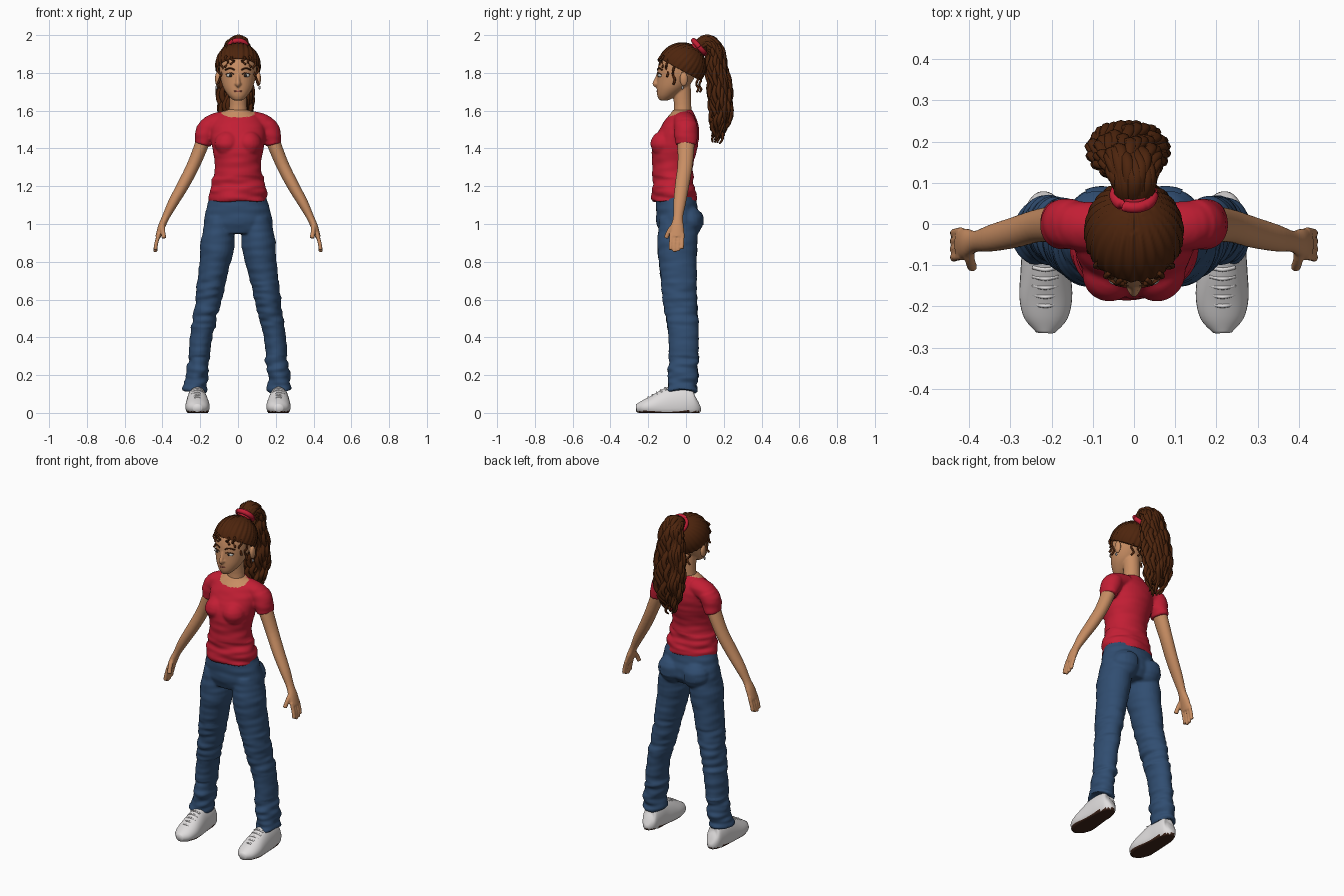
import bpy, bmesh, math, random
from mathutils import Vector, Matrix, noise

if "Cube" in bpy.data.objects:
    bpy.data.objects.remove(bpy.data.objects["Cube"])
random.seed(4)


def material(name, *rgb):
    mat = bpy.data.materials.new(name)
    mat.use_nodes = True
    mat.diffuse_color = (*rgb, 1)
    mat.node_tree.nodes["Principled BSDF"].inputs["Base Color"].default_value = (*rgb, 1)
    return mat


SKIN = material("skin", .58, .27, .125)
RED = material("red cotton", .54, .013, .034)
DENIM = material("blue denim", .03, .075, .165)
HAIR = material("brown hair", .075, .018, .004)
WHITE = material("white leather", .74, .72, .72)
SOLE = material("dark sole", .05, .018, .01)
EYE = material("eye white", .6, .6, .56)
IRIS = material("dark iris", .03, .02, .015)
LIPS = material("lips", .45, .12, .08)
SILVER = material("silver", .35, .35, .36)


def spline(points, steps):
    """Smooth path through points of any dimension."""
    p = [Vector(q) for q in points]
    p = [p[0]] + p + [p[-1]]
    out = []
    for a, b, c, d in zip(p, p[1:], p[2:], p[3:]):
        for i in range(steps):
            t = i / steps
            out.append((b * 2 + (c - a) * t + (a * 2 - b * 5 + c * 4 - d) * t * t
                        + (b * 3 - c * 3 + d - a) * t ** 3) * .5)
    return out + [p[-1]]


def frames(points, steps, flat=False):
    """Centre, two cross axes and two radii along a path."""
    path = spline(points, steps)
    out = []
    for i, p in enumerate(path):
        t = (path[min(i + 1, len(path) - 1)] - path[max(i - 1, 0)]).to_3d().normalized()
        if flat:
            t = Vector((0, 0, 1))
        ref = Vector((0, 0, 1)) if abs(t.x) > .8 else Vector((1, 0, 0))
        a = (ref - t * t.dot(ref)).normalized()
        out.append((p.to_3d(), a, t.cross(a), p[3], p[4]))
    return out


def tube(bm, points, sides=24, steps=4, flat=False):
    rings = []
    for c, a, b, ra, rb in frames(points, steps, flat):
        angles = [math.tau * k / sides for k in range(sides)]
        rings.append([bm.verts.new(c + a * ra * math.cos(w) + b * rb * math.sin(w)) for w in angles])
    for r, q in zip(rings, rings[1:]):
        for k in range(sides):
            n = (k + 1) % sides
            bm.faces.new((r[k], r[n], q[n], q[k]))
    bm.faces.new(rings[0])
    bm.faces.new(rings[-1])


def thread(bm, points, r, sides=8):
    tube(bm, [(*p, r, r) for p in points], sides)


def ball(bm, centre, radii, detail=20):
    m = Matrix.Translation(centre) @ Matrix.Diagonal((*radii, 1))
    return bmesh.ops.create_uvsphere(bm, u_segments=detail, v_segments=detail // 2,
                                     radius=1, matrix=m)["verts"]


def mirror(bm):
    geom = bmesh.ops.duplicate(bm, geom=bm.verts[:] + bm.edges[:] + bm.faces[:])["geom"]
    for v in geom:
        if isinstance(v, bmesh.types.BMVert):
            v.co.x *= -1


def finish(bm, name, mats, voxel=0, folds=None, rule=None):
    """Make an object; optionally fuse its volumes, add cloth folds and colour by rule."""
    bmesh.ops.recalc_face_normals(bm, faces=bm.faces)
    mesh = bpy.data.meshes.new(name)
    bm.to_mesh(mesh)
    obj = bpy.data.objects.new(name, mesh)
    bpy.context.collection.objects.link(obj)
    if voxel:
        fuse = obj.modifiers.new("fuse", "REMESH")
        fuse.mode, fuse.voxel_size = "VOXEL", voxel
        soft = obj.modifiers.new("soften", "SMOOTH")
        soft.factor, soft.iterations = .5, 4
        deps = bpy.context.evaluated_depsgraph_get()
        mesh = bpy.data.meshes.new_from_object(obj.evaluated_get(deps))
        obj.modifiers.clear()
        obj.data = mesh
    bm.clear()
    bm.from_mesh(mesh)
    bm.normal_update()
    if folds:
        for v in bm.verts:
            v.co += v.normal * folds(v.co.z) * noise.noise(Vector((v.co.x * 9, v.co.y * 9, v.co.z * 32)))
    mesh.materials.clear()
    for m in mats:
        mesh.materials.append(m)
    for f in bm.faces:
        f.smooth = True
        f.material_index = int(rule(f.calc_center_median())) if rule else 0
    bm.to_mesh(mesh)
    bm.free()
    return obj


def mirrored(obj, name):
    mesh = obj.data.copy()
    mesh.transform(Matrix.Diagonal((-1, 1, 1, 1)))
    mesh.flip_normals()
    bpy.context.collection.objects.link(bpy.data.objects.new(name, mesh))


# Shirt: body, bust and sleeves fused, with the neckline left as skin
bm = bmesh.new()
tube(bm, [(.15, 0, 1.53, .05, .06), (.172, 0, 1.48, .055, .062), (.187, 0, 1.42, .042, .056)])
tube(bm, [(.06, -.01, 1.55, .05, .06), (.13, -.005, 1.53, .055, .06), (.165, 0, 1.5, .05, .06)])
ball(bm, (.058, -.12, 1.425), (.066, .068, .07))
mirror(bm)
tube(bm, [(0, -.06, 1.12, .157, .118), (0, -.062, 1.16, .152, .12), (0, -.07, 1.24, .132, .11),
          (0, -.07, 1.32, .122, .108), (0, -.06, 1.4, .136, .12), (0, -.042, 1.48, .145, .112),
          (0, -.028, 1.54, .135, .09), (0, -.022, 1.58, .095, .065), (0, -.018, 1.605, .055, .05)],
     40, flat=True)
finish(bm, "shirt", [RED, SKIN], .007, lambda z: .012 if z < 1.25 else .004,
       lambda c: c.z > 1.592 + (c.y + .02) * .35 and abs(c.x) < .085)

# Jeans: pelvis, seat and legs fused
bm = bmesh.new()
tube(bm, [(.1, -.04, 1.03, .07, .1), (.108, -.046, .9, .09, .106), (.122, -.044, .8, .082, .1),
          (.157, -.03, .6, .068, .09), (.195, -.012, .4, .058, .08),
          (.213, -.018, .2, .058, .078), (.226, -.02, .11, .065, .079)], 28)
ball(bm, (.078, .015, 1.015), (.085, .076, .085))
mirror(bm)
tube(bm, [(0, -.055, 1.15, .15, .105), (0, -.047, 1.08, .168, .112), (0, -.04, 1.0, .183, .115),
          (0, -.045, .95, .17, .09)], 36, flat=True)
jeans = finish(bm, "jeans", [DENIM], .007,
               lambda z: .016 if z < .3 else .01 if .45 < z < .7 else .004)

# Back pockets wrapped onto the seat
for side, s in (("left", 1), ("right", -1)):
    bm = bmesh.new()
    place = Matrix.Translation((s * .085, .1, 1.035)) @ Matrix.Rotation(math.pi / 2, 4, "X")
    bmesh.ops.create_grid(bm, x_segments=8, y_segments=8, size=.042, matrix=place)
    pocket = finish(bm, side + "_back_pocket", [DENIM])
    wrap = pocket.modifiers.new("wrap", "SHRINKWRAP")
    wrap.target, wrap.offset = jeans, .004

# Arms with hands
bm = bmesh.new()
tube(bm, [(.165, 0, 1.5, .038, .045), (.192, 0, 1.42, .037, .045), (.237, -.005, 1.31, .034, .04),
          (.288, -.02, 1.21, .032, .038), (.345, -.034, 1.11, .027, .033),
          (.383, -.042, 1.035, .02, .026), (.405, -.046, .985, .019, .035),
          (.424, -.048, .93, .014, .038)])
for i in range(4):
    y = -.078 + i * .02
    tip = .848 + abs(i - 1.3) * .012
    thread(bm, [(.418, y, .95), (.432, y - .002, .9), (.438, y - .004, tip)], .0105, 10)
thread(bm, [(.4, -.06, 1.0), (.398, -.088, .965), (.392, -.106, .925)], .0125, 10)
mirrored(finish(bm, "left_arm", [SKIN], .0045), "right_arm")

# Shoes: flattened underneath, sole coloured by height
bm = bmesh.new()
tube(bm, [(.216, .062, .06, .02, .03), (.217, .048, .055, .042, .075), (.217, 0, .05, .051, .095),
          (.217, -.06, .045, .055, .1), (.215, -.12, .038, .061, .085), (.214, -.18, .032, .064, .058),
          (.214, -.23, .027, .052, .038), (.215, -.264, .025, .022, .02)], 32)
for v in bm.verts:
    v.co.z = max(v.co.z, 0)
mirrored(finish(bm, "left_shoe", [WHITE, SOLE], rule=lambda c: c.z < .009), "right_shoe")
bm = bmesh.new()
for i in range(5):
    y, z = -.105 - i * .022, .133 - i * .0125
    thread(bm, [(.185, y, z - .012), (.215, y - .006, z), (.245, y, z - .012)], .005)
mirrored(finish(bm, "left_laces", [WHITE]), "right_laces")

# Head, neck, nose and ears fused
bm = bmesh.new()
ball(bm, (.108, -.012, 1.768), (.014, .022, .04))
ball(bm, (.01, -.156, 1.742), (.008, .011, .008))
mirror(bm)
tube(bm, [(0, -.116, 1.655, .025, .025), (0, -.1, 1.68, .051, .052), (0, -.075, 1.72, .077, .08),
          (0, -.055, 1.77, .092, .098), (0, -.043, 1.82, .099, .108), (0, -.03, 1.87, .1, .108),
          (0, -.025, 1.91, .08, .088), (0, -.02, 1.935, .03, .03)], 36, flat=True)
tube(bm, [(0, -.02, 1.55, .056, .05), (0, -.018, 1.63, .046, .046), (0, -.025, 1.74, .048, .05)])
tube(bm, [(0, -.138, 1.81, .01, .012), (0, -.153, 1.77, .01, .012), (0, -.165, 1.742, .012, .013),
          (0, -.153, 1.73, .008, .01)], 12)
finish(bm, "head", [SKIN], .0045)


def face_part(name, mat, centre, radii):
    b = bmesh.new()
    ball(b, centre, radii)
    if centre[0]:
        mirror(b)
    finish(b, name, [mat])


face_part("eyes", EYE, (.041, -.135, 1.787), (.021, .014, .011))
face_part("irises", IRIS, (.04, -.144, 1.787), (.009, .007, .009))
face_part("mouth", LIPS, (0, -.145, 1.703), (.026, .012, .007))
face_part("earrings", SILVER, (.114, -.018, 1.722), (.006, .006, .01))
bm = bmesh.new()
thread(bm, [(.018, -.151, 1.816), (.043, -.145, 1.825), (.068, -.125, 1.815)], .004)
thread(bm, [(.02, -.149, 1.793), (.041, -.148, 1.8), (.064, -.131, 1.792)], .0025)
mirror(bm)
finish(bm, "brows_and_lashes", [HAIR])

# Swept-back hair with grooves running to the tie
bm = bmesh.new()
centre, pole = Vector((0, -.02, 1.838)), Vector((0, .65, .76))
for v in ball(bm, centre, (.119, .127, .121), 96):
    d = v.co - centre
    swirl = math.atan2(d.x, d.dot(Vector((0, .76, -.65))))
    v.co += d.normalized() * .003 * math.sin(swirl * 26)
bmesh.ops.bisect_plane(bm, geom=bm.verts[:] + bm.edges[:] + bm.faces[:], plane_co=(0, 0, 1.8),
                       plane_no=(0, .55, 1), clear_inner=True)
bmesh.ops.holes_fill(bm, edges=[e for e in bm.edges if e.is_boundary])
finish(bm, "swept_hair", [HAIR])

# Loose curls at the temples and nape
bm = bmesh.new()
for x, y, z, drop in ((.03, -.14, 1.885, .04), (.06, -.125, 1.89, .06), (.085, -.1, 1.87, .09),
                      (.1, -.065, 1.84, .1), (.06, .06, 1.77, .07), (.025, .075, 1.76, .06)):
    thread(bm, [(x + .01 * math.sin(k * 2), y + .006 * math.cos(k * 2), z - drop * k / 4)
                for k in range(5)], .006)
mirror(bm)
finish(bm, "loose_curls", [HAIR])

# Hair tie
bm = bmesh.new()
thread(bm, [(.046 * math.cos(w), .07 - .03 * math.sin(w), 1.937 + .034 * math.sin(w))
            for w in [math.tau * k / 12 for k in range(13)]], .014, 10)
tube(bm, [(0, .055, 1.92, .042, .04), (0, .085, 1.955, .042, .038)])
finish(bm, "hair_tie", [RED])

# Ponytail: a core wrapped in wavy locks
tail = [(0, .06, 1.925, .032, .03), (0, .108, 1.958, .044, .032), (-.006, .15, 1.925, .06, .036),
        (-.012, .162, 1.83, .075, .046), (-.015, .18, 1.7, .086, .054),
        (-.015, .185, 1.58, .078, .05), (-.014, .172, 1.49, .05, .034), (-.012, .16, 1.42, .012, .01)]
bm = bmesh.new()
tube(bm, [(x, y, z, a * .85, b * .85) for x, y, z, a, b in tail[:-1]])
path = frames(tail, 5)
for i in range(30):
    w, phase = math.tau * i / 30, random.uniform(0, 6)
    end = len(path) - random.randint(1, 9)
    lock = []
    for k in range(2, end):
        c, a, b, ra, rb = path[k]
        wave = .016 * math.sin(k * .95 + phase) * min(1, k / 15)
        fade = .004 + .011 * min(1, (end - k) / 7)
        turn = w + wave * 9
        lock.append((*(c + a * (ra * .95 + wave * .6) * math.cos(turn)
                       + b * (rb * .95 + wave * .6) * math.sin(turn)), fade, fade * .8))
    tube(bm, lock, 8, 2)
finish(bm, "ponytail", [HAIR])
